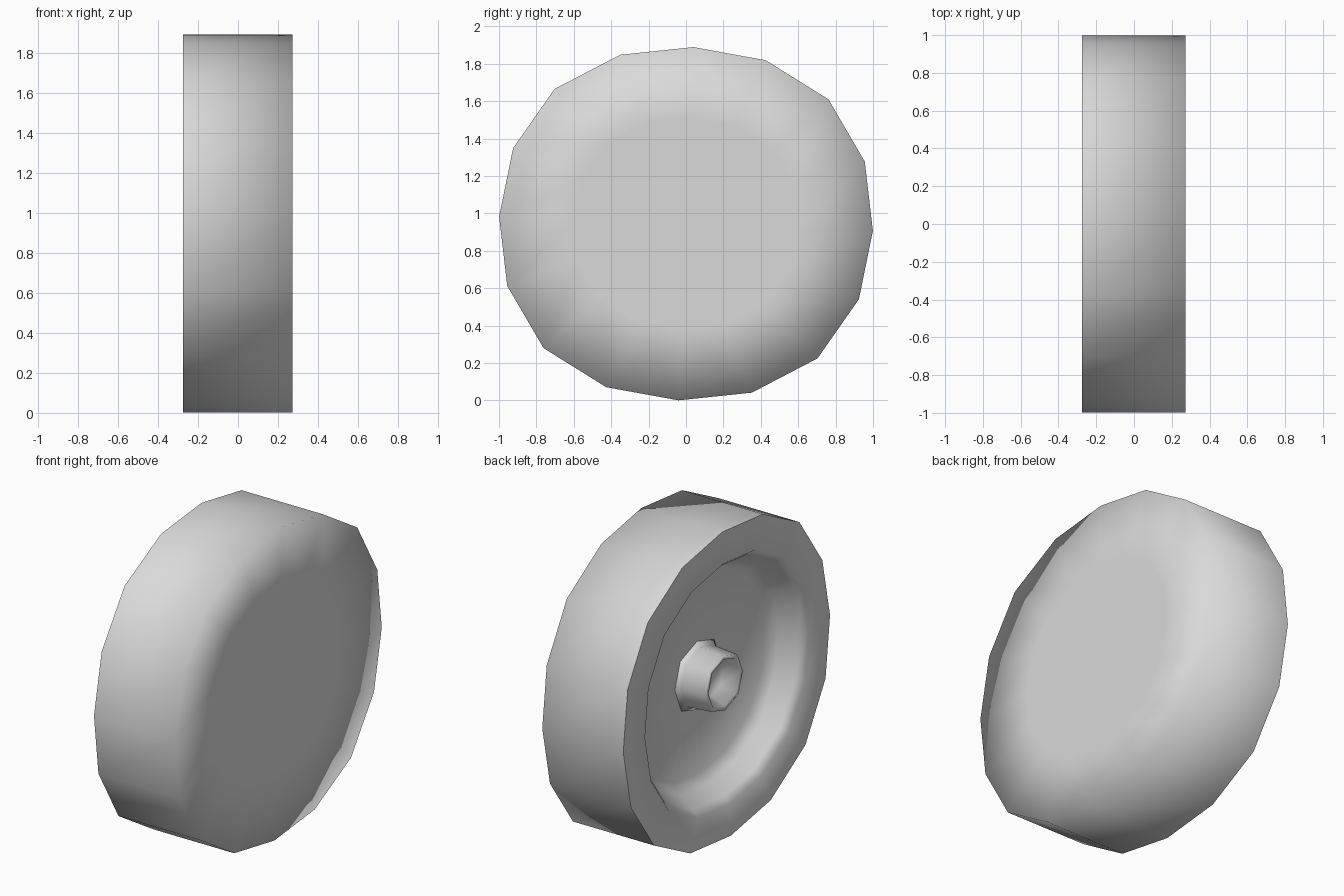
import bpy, bmesh, math

if "Cube" in bpy.data.objects:
    bpy.data.objects.remove(bpy.data.objects["Cube"])

CZ, RY, RZ = 0.945, 1.0, 0.945
PHASE = math.radians(2.3)

grey = bpy.data.materials.new("light grey")
grey.diffuse_color = (0.7, 0.7, 0.7, 1)
grey.use_nodes = True
grey.node_tree.nodes["Principled BSDF"].inputs["Base Color"].default_value = grey.diffuse_color


def lathe(name, profile, sides, sharp=(), cap_start=False, cap_end=False):
    """Spin (x, radius) points around the x axis; sharp lists rings kept crisp."""
    bm = bmesh.new()
    rings = []
    for x, r in profile:
        ring = []
        for i in range(sides):
            a = 2 * math.pi * i / sides
            # slightly squarish oval outline
            k = r * (1 + 0.037 * math.sin(2 * a) ** 2)
            a -= PHASE
            ring.append(bm.verts.new((x, k * RY * math.cos(a), CZ + k * RZ * math.sin(a))))
        rings.append(ring)
    for a, b in zip(rings, rings[1:]):
        for i in range(sides):
            j = (i + 1) % sides
            bm.faces.new((a[i], a[j], b[j], b[i]))
    if cap_start:
        bm.faces.new(rings[0][::-1])
    if cap_end:
        bm.faces.new(rings[-1])
    bmesh.ops.recalc_face_normals(bm, faces=bm.faces)
    for f in bm.faces:
        f.smooth = True
    for k in sharp:
        for i in range(sides):
            bm.edges.get((rings[k][i], rings[k][(i + 1) % sides])).smooth = False
    me = bpy.data.meshes.new(name)
    bm.to_mesh(me)
    bm.free()
    me.materials.append(grey)
    ob = bpy.data.objects.new(name, me)
    bpy.context.collection.objects.link(ob)
    return ob


# Tyre with closed flat back, outer side wall, dished rim and inner disc
lathe("wheel", [(0.0, 0.0001), (0.273, 0.0001), (0.273, 0.6), (0.273, 1.0), (-0.275, 1.0),
                (-0.275, 0.79), (-0.235, 0.755), (-0.13, 0.70), (-0.08, 0.64),
                (-0.08, 0.17)][2:], 16, sharp=(2,), cap_start=True, cap_end=True)

# Hub with a hollow end, flaring a little into the disc
lathe("hub", [(-0.07, 0.24), (-0.10, 0.19), (-0.26, 0.178), (-0.26, 0.155), (-0.17, 0.11)], 8,
      cap_start=True, cap_end=True)
